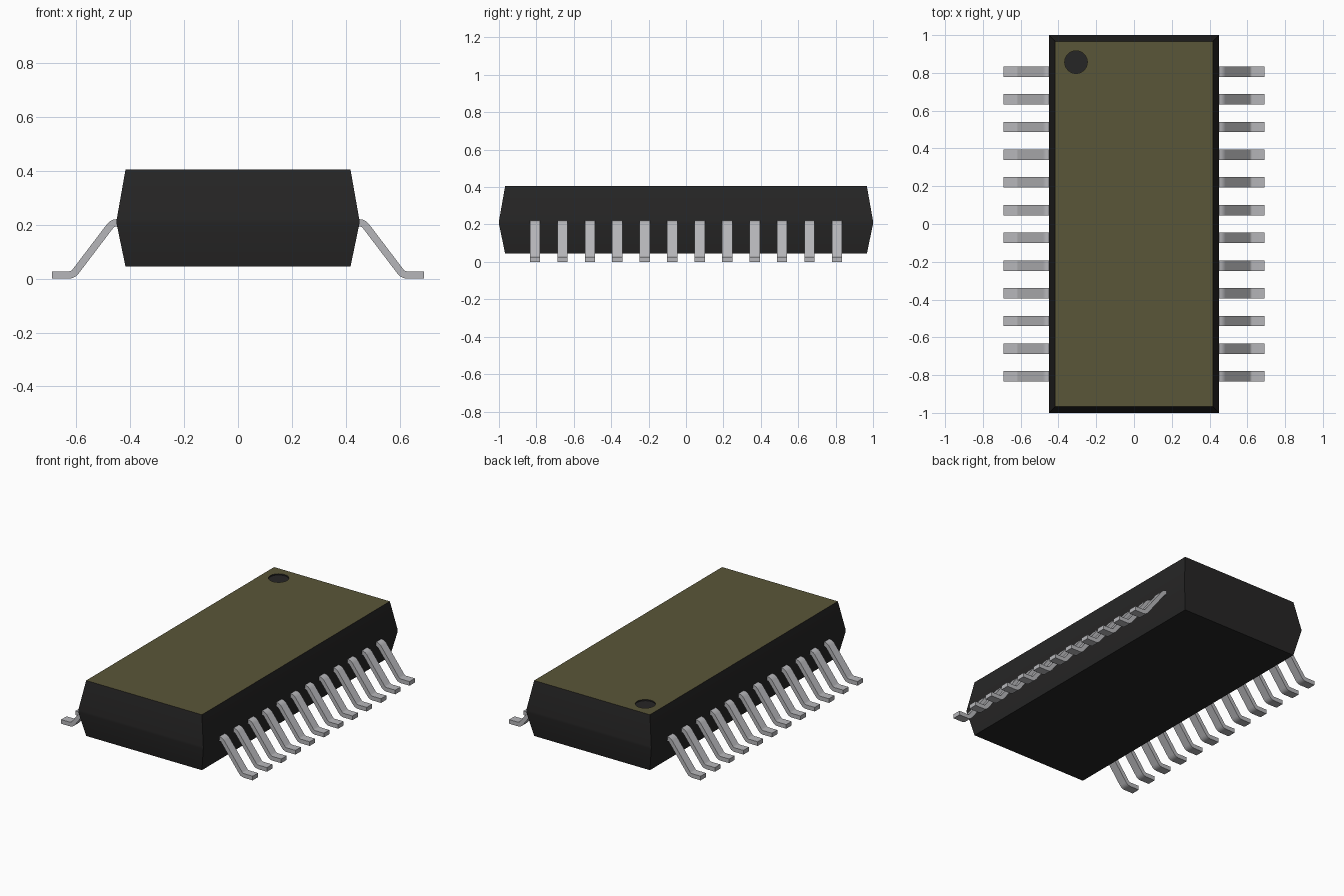
import bpy, bmesh, math
from mathutils import Vector

if "Cube" in bpy.data.objects:
    bpy.data.objects.remove(bpy.data.objects["Cube"])


def material(name, rgb):
    m = bpy.data.materials.new(name)
    m.diffuse_color = (*rgb, 1)
    m.use_nodes = True
    m.node_tree.nodes["Principled BSDF"].inputs["Base Color"].default_value = m.diffuse_color
    return m


BLACK = material("black_plastic", (0.0194, 0.0188, 0.0188))
OLIVE = material("olive_top", (0.102, 0.093, 0.040))
METAL = material("grey_metal", (0.47, 0.47, 0.49))


def finish(bm, name, mats):
    bmesh.ops.recalc_face_normals(bm, faces=bm.faces[:])
    me = bpy.data.meshes.new(name)
    bm.to_mesh(me)
    bm.free()
    for m in mats:
        me.materials.append(m)
    ob = bpy.data.objects.new(name, me)
    bpy.context.collection.objects.link(ob)
    bpy.ops.object.select_all(action='DESELECT')
    ob.select_set(True)
    bpy.context.view_layer.objects.active = ob
    bpy.ops.object.shade_smooth_by_angle(angle=math.radians(30))
    return ob


def ring_edges(bm, ring):
    n = len(ring)
    return [bm.edges.get((ring[i], ring[(i + 1) % n])) or
            bm.edges.new((ring[i], ring[(i + 1) % n])) for i in range(n)]


def skin(bm, a, b):
    n = len(a)
    return [bm.faces.new((a[i], a[(i + 1) % n], b[(i + 1) % n], b[i])) for i in range(n)]


# Package body: drafted block with a parting band and a round pin-one recess
TOP = 0.405
bm = bmesh.new()
levels = [(0.417, 0.967, 0.044), (0.45, 1.0, 0.203), (0.45, 1.0, 0.218), (0.417, 0.967, TOP)]
rings = [[bm.verts.new((sx * hx, sy * hy, z))
          for sx, sy in ((-1, -1), (1, -1), (1, 1), (-1, 1))] for hx, hy, z in levels]
for a, b in zip(rings, rings[1:]):
    skin(bm, a, b)
bm.faces.new(rings[0][::-1])


def circle(z, n=32):
    return [bm.verts.new((-0.307 + 0.06 * math.cos(2 * math.pi * i / n),
                          0.857 + 0.06 * math.sin(2 * math.pi * i / n), z)) for i in range(n)]


rim, floor = circle(TOP), circle(TOP - 0.008)
filled = bmesh.ops.triangle_fill(bm, use_beauty=True, normal=(0, 0, 1),
                                 edges=ring_edges(bm, rings[-1]) + ring_edges(bm, rim))
for f in filled["geom"]:
    if isinstance(f, bmesh.types.BMFace):
        f.material_index = 1
skin(bm, floor, rim)
bm.faces.new(floor)
finish(bm, "package_body", [BLACK, OLIVE])


# Gull-wing lead profile: centre path with rounded bends, offset both ways
HALF_T, HALF_W, RADIUS, STEPS = 0.0135, 0.0275, 0.03, 3
path = [Vector(p) for p in ((0.43, 0.207), (0.465, 0.207), (0.612, HALF_T), (0.69, HALF_T))]


def lead_profile():
    samples = [(path[0], 0.0)]                      # point and heading angle
    for p, c, q in zip(path, path[1:], path[2:]):
        h0 = math.atan2(c.y - p.y, c.x - p.x)
        h1 = math.atan2(q.y - c.y, q.x - c.x)
        turn = math.copysign(1, h1 - h0)
        start = c - (c - p).normalized() * RADIUS * math.tan(abs(h1 - h0) / 2)
        centre = start + Vector((-math.sin(h0), math.cos(h0))) * RADIUS * turn
        for i in range(STEPS + 1):
            h = h0 + (h1 - h0) * i / STEPS
            samples.append((centre - Vector((-math.sin(h), math.cos(h))) * RADIUS * turn, h))
    samples.append((path[-1], 0.0))
    return [(p + Vector((-math.sin(h), math.cos(h))) * HALF_T,
             p - Vector((-math.sin(h), math.cos(h))) * HALF_T) for p, h in samples]


# Twelve leads along each long side
profile = lead_profile()
for side, label in ((1, "right_leads"), (-1, "left_leads")):
    bm = bmesh.new()
    for k in range(12):
        y = -0.807 + k * 1.614 / 11
        sections = [[bm.verts.new((side * p.x, y + w, p.y))
                     for p, w in ((u, -HALF_W), (u, HALF_W), (d, HALF_W), (d, -HALF_W))]
                    for u, d in profile]
        for a, b in zip(sections, sections[1:]):
            skin(bm, a, b)
        bm.faces.new(sections[0])
        bm.faces.new(sections[-1])
    finish(bm, label, [METAL])
